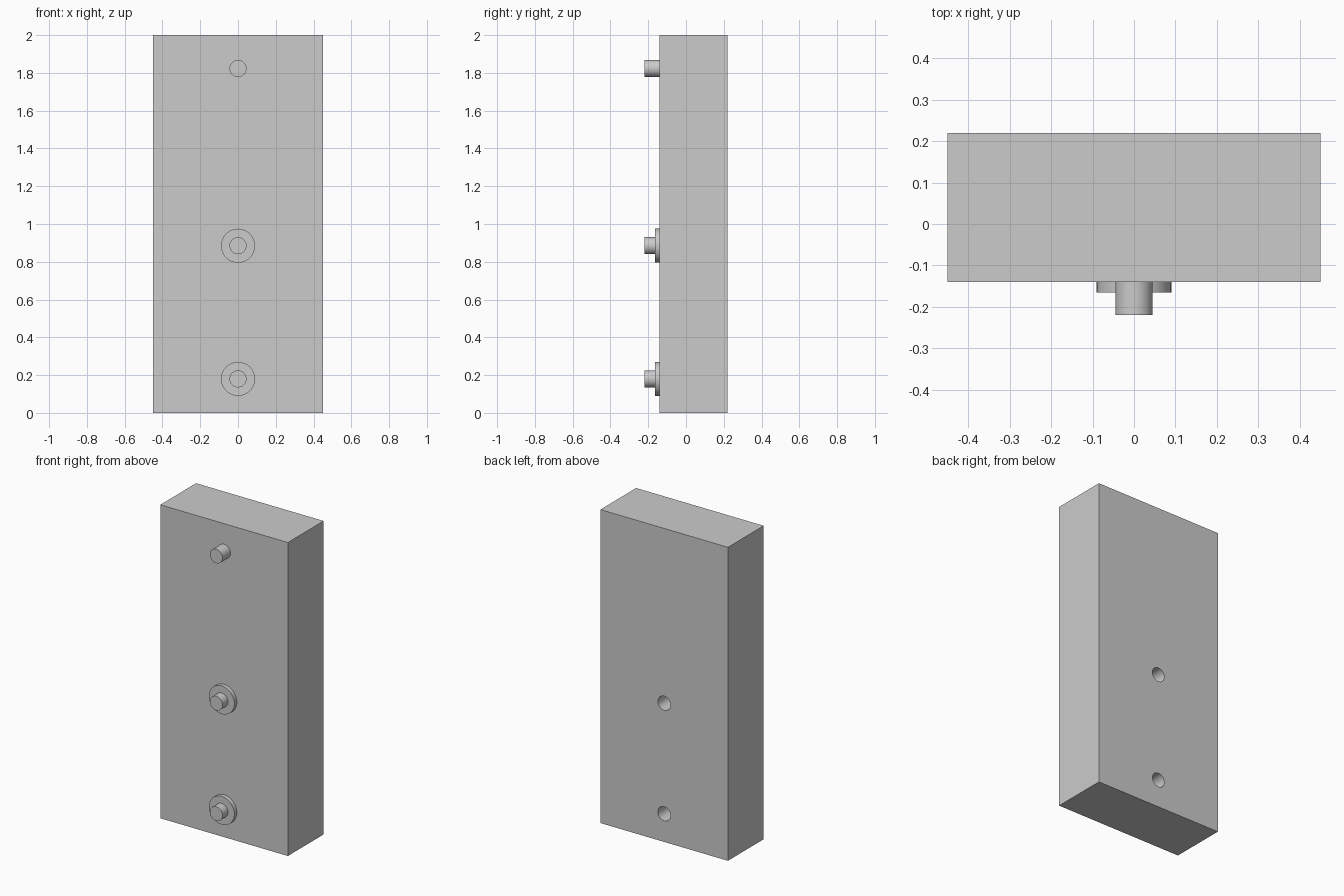
import bpy
from math import pi

if "Cube" in bpy.data.objects:
    bpy.data.objects.remove(bpy.data.objects["Cube"])

FRONT, BACK = -0.14, 0.22
PEG_R, WASHER_R = 0.045, 0.09


def cylinder(name, radius, y0, y1, z):
    """Smooth cylinder lying along y."""
    bpy.ops.mesh.primitive_cylinder_add(
        vertices=48, radius=radius, depth=y1 - y0,
        location=(0, (y0 + y1) / 2, z), rotation=(pi / 2, 0, 0))
    obj = bpy.context.object
    obj.name = name
    bpy.ops.object.shade_smooth_by_angle()
    return obj


# Main slab
bpy.ops.mesh.primitive_cube_add(size=1, location=(0, (FRONT + BACK) / 2, 1))
block = bpy.context.object
block.name = "block"
block.scale = (0.9, BACK - FRONT, 2)
bpy.ops.object.transform_apply(location=False, rotation=False, scale=True)

# Plain top peg
cylinder("top_peg", PEG_R, -0.22, FRONT, 1.823)

# Flanged pegs on the front, with matching bores in the back
for label, z in (("middle", 0.885), ("bottom", 0.18)):
    cylinder(label + "_washer", WASHER_R, -0.165, FRONT, z)
    cylinder(label + "_peg", PEG_R, -0.22, -0.165, z)
    cutter = cylinder(label + "_bore_cutter", PEG_R, FRONT + 0.01, BACK + 0.1, z)
    cutter.hide_render = True
    cutter.display_type = 'WIRE'
    bore = block.modifiers.new(label + "_bore", 'BOOLEAN')
    bore.operation = 'DIFFERENCE'
    bore.solver = 'EXACT'
    bore.object = cutter

# Smooth bore walls, sharp block edges
bpy.context.view_layer.objects.active = block
bpy.ops.object.select_all(action='DESELECT')
block.select_set(True)
for mod in list(block.modifiers):
    bpy.ops.object.modifier_apply(modifier=mod.name)
bpy.ops.object.shade_smooth_by_angle()

# Remove the used cutters
for obj in [o for o in bpy.data.objects if o.name.endswith("_cutter")]:
    bpy.data.objects.remove(obj)
